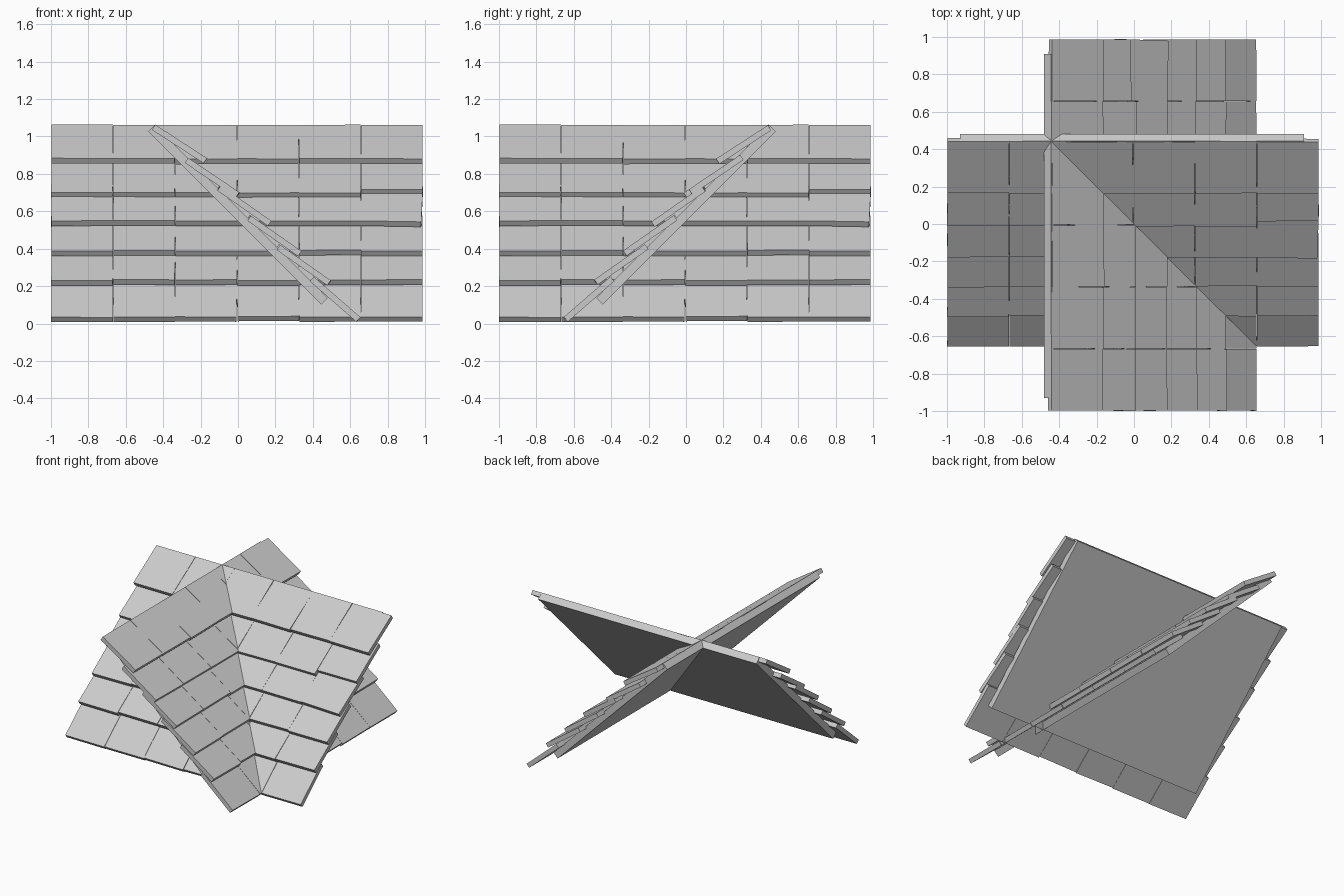
import bpy, bmesh, random
from math import radians, cos, sin
from mathutils import Matrix, Vector

if "Cube" in bpy.data.objects:
    bpy.data.objects.remove(bpy.data.objects["Cube"])

random.seed(4)
THICK = 0.033      # shingle thickness
LENGTH = 0.33      # shingle length along the slope
WIDTH = 0.329


def make_object(name, bm):
    mesh = bpy.data.meshes.new(name)
    bm.to_mesh(mesh)
    bm.free()
    obj = bpy.data.objects.new(name, mesh)
    bpy.context.collection.objects.link(obj)
    return obj


def add_slab(bm, x, edge, angle, size, spin=0.0):
    """Box on a slope; edge is the (y, z) of its upper face's lower edge."""
    width, length, thick = size
    m = (Matrix.Translation((x, edge[0], edge[1]))
         @ Matrix.Rotation(angle, 4, 'X')
         @ Matrix.Translation((0, length / 2, -thick / 2))
         @ Matrix.Rotation(spin, 4, 'Z')
         @ Matrix.Diagonal((width, length, thick, 1)))
    bmesh.ops.create_cube(bm, size=1, matrix=m)


panel = []

# Backing board under the shingles
bm = bmesh.new()
add_slab(bm, -0.01, (-0.48, 0.137), radians(45), (1.84, 1.308, 0.05))
panel.append(make_object("backing_board", bm))

# Overlapping shingle courses: lower edge (y, z) and pitch
courses = [
    (-0.652, 0.036, 41),
    (-0.494, 0.232, 35),
    (-0.335, 0.390, 35),
    (-0.178, 0.549, 35),
    (-0.010, 0.700, 34),
    (0.163, 0.882, 33),
]
for row, (y, z, pitch) in enumerate(courses):
    bm = bmesh.new()
    a = radians(pitch)
    for col in range(6):
        x = -0.833 + col * 0.331
        spin = random.uniform(-0.012, 0.012)
        slip = random.uniform(-0.005, 0.005)
        # A few visibly crooked shingles on the right-hand end
        if col == 5 and row == 3:
            spin, x = -0.03, x - 0.002
        if col == 5 and row == 4:
            slip = 0.03
        edge = (y + slip * cos(a), z + slip * sin(a))
        add_slab(bm, x, edge, a, (WIDTH, LENGTH, THICK), spin)
    panel.append(make_object(f"shingle_course_{row + 1}", bm))

# Second roof slope: the same panel turned a quarter turn, facing +x
for obj in panel:
    twin = bpy.data.objects.new("side_" + obj.name, obj.data)
    twin.rotation_euler = (0, 0, radians(90))
    bpy.context.collection.objects.link(twin)
    obj.name = "front_" + obj.name
